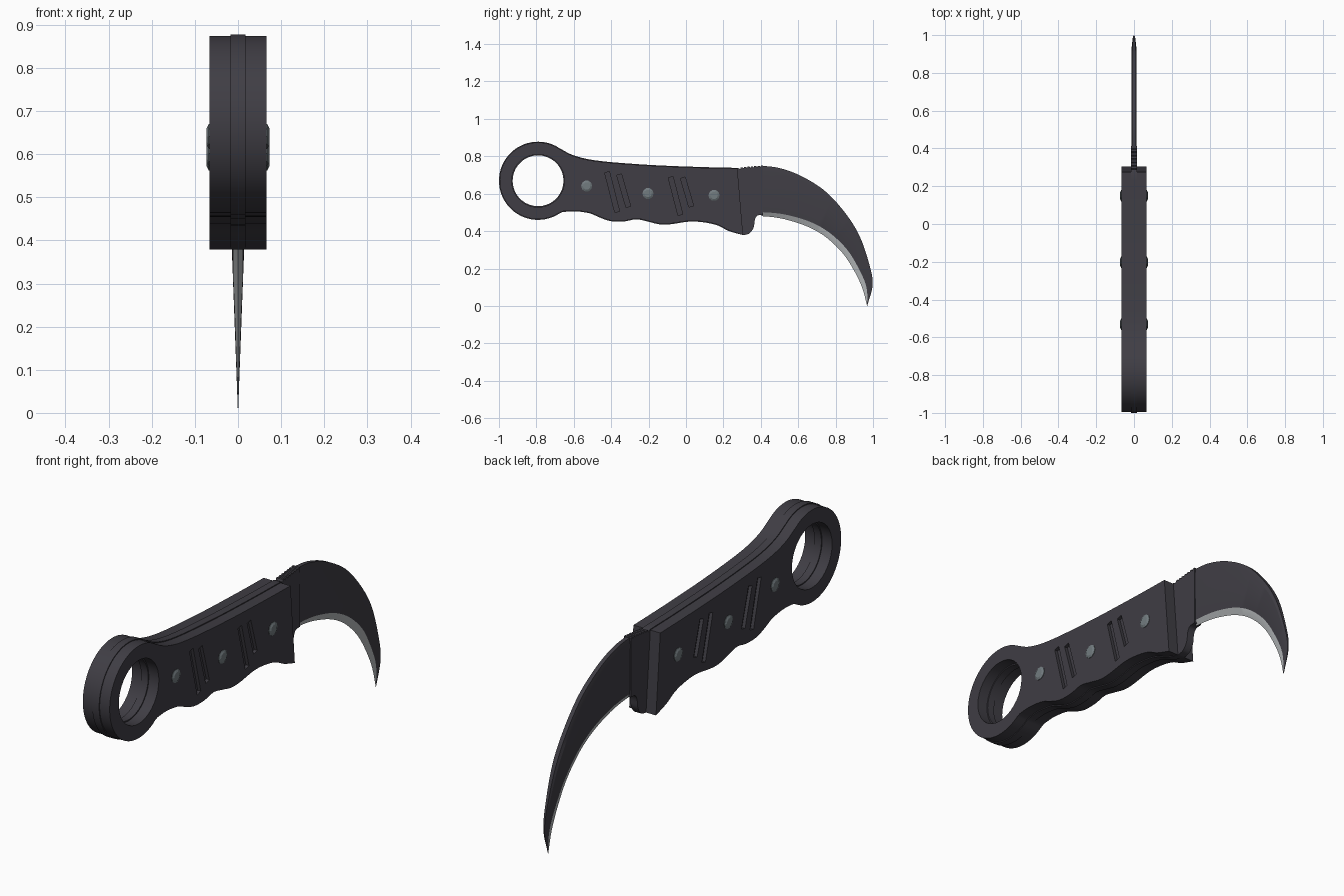
import bpy, bmesh, math
from mathutils import Vector, Matrix

cube = bpy.data.objects.get("Cube")
if cube:
    bpy.data.objects.remove(cube, do_unlink=True)


def material(name, rgb, rough=0.6):
    m = bpy.data.materials.new(name)
    m.use_nodes = True
    m.diffuse_color = (*rgb, 1)
    bsdf = next(n for n in m.node_tree.nodes if n.type == 'BSDF_PRINCIPLED')
    bsdf.inputs["Base Color"].default_value = (*rgb, 1)
    bsdf.inputs["Roughness"].default_value = rough
    return m


DARK = material("charcoal", (0.05, 0.047, 0.058))
EDGE = material("ground steel", (0.45, 0.47, 0.48))
RIVET = material("rivet grey", (0.17, 0.20, 0.215))


def link(name, bm, *mats):
    me = bpy.data.meshes.new(name)
    bm.to_mesh(me)
    bm.free()
    ob = bpy.data.objects.new(name, me)
    bpy.context.collection.objects.link(ob)
    for m in mats:
        me.materials.append(m)
    return ob


def activate(ob):
    bpy.ops.object.select_all(action='DESELECT')
    ob.select_set(True)
    bpy.context.view_layer.objects.active = ob


def shade(ob, degrees=30):
    activate(ob)
    bpy.ops.object.shade_smooth_by_angle(angle=math.radians(degrees))


def smooth(points, steps=5):
    """Catmull-Rom curve through the (y, z) points."""
    p = [Vector(q) for q in points]
    p = [2 * p[0] - p[1]] + p + [2 * p[-1] - p[-2]]
    out = []
    for a, b, c, d in zip(p, p[1:], p[2:], p[3:]):
        for i in range(steps):
            t = i / steps
            out.append(0.5 * (2 * b + (c - a) * t + (2 * a - 5 * b + 4 * c - d) * t * t
                              + (3 * b - a - 3 * c + d) * t ** 3))
    return out + [p[-2]]


def arc(radius, start, end, n):
    angles = [math.radians(start + (end - start) * i / n) for i in range(n + 1)]
    return [RING + radius * Vector((math.cos(a), math.sin(a))) for a in angles]


def slab(name, loops, x0, x1):
    """Extrude (y, z) loops, the inner ones being holes, from x0 to x1."""
    cu = bpy.data.curves.new(name, 'CURVE')
    cu.dimensions = '2D'
    cu.fill_mode = 'BOTH'
    cu.extrude = (x1 - x0) / 2
    for loop in loops:
        sp = cu.splines.new('POLY')
        sp.points.add(len(loop) - 1)
        for pt, q in zip(sp.points, loop):
            pt.co = (q[0], q[1], 0, 1)
        sp.use_cyclic_u = True
    tmp = bpy.data.objects.new(name + "_curve", cu)
    bpy.context.collection.objects.link(tmp)
    dg = bpy.context.evaluated_depsgraph_get()
    me = bpy.data.meshes.new_from_object(tmp.evaluated_get(dg))
    bm = bmesh.new()
    bm.from_mesh(me)
    bpy.data.objects.remove(tmp, do_unlink=True)
    bpy.data.curves.remove(cu)
    bpy.data.meshes.remove(me)
    bmesh.ops.remove_doubles(bm, verts=bm.verts, dist=1e-5)
    for v in bm.verts:
        v.co = ((x0 + x1) / 2 + v.co.z, v.co.x, v.co.y)
    bmesh.ops.recalc_face_normals(bm, faces=bm.faces)
    return link(name, bm, DARK)


# Shared handle outline
RING = Vector((-0.791, 0.669))
BOTTOM = [(-0.66, 0.502), (-0.595, 0.506), (-0.515, 0.495), (-0.46, 0.472), (-0.4, 0.453),
          (-0.33, 0.452), (-0.265, 0.463), (-0.205, 0.451), (-0.14, 0.436), (-0.08, 0.437),
          (0.02, 0.451), (0.1, 0.446), (0.17, 0.43), (0.23, 0.4), (0.305, 0.379)]
TOP = [(0.275, 0.738), (0.07, 0.743), (-0.195, 0.754), (-0.46, 0.775), (-0.595, 0.803), (-0.68, 0.845)]


def outline(front, inset):
    top = [(y, z - inset) for y, z in TOP]
    bottom = [(y, z + inset) for y, z in BOTTOM[:-1]] + BOTTOM[-1:]
    return arc(0.209 - inset, 62, 304, 44) + smooth(bottom) + front + smooth(top)


# Steel tang: curved guard in front, thumb notches on top
guard = smooth([(0.31, 0.379), (0.34, 0.388), (0.362, 0.42), (0.368, 0.46), (0.382, 0.483), (0.412, 0.487)], 4)
notches = []
for i in range(7):
    y = 0.412 - i * 0.018
    z = 0.751 - i * 0.0017
    notches += [Vector((y, z)), Vector((y - 0.011, z)), Vector((y - 0.0145, z - 0.009))]
tang = slab("tang", [outline(guard + notches, 0), arc(0.136, 0, 350, 35)], -0.017, 0.017)
shade(tang)

# Handle scales with slanted grooves, mirrored to both sides
scales = slab("handle_scales", [outline([], 0.004), arc(0.141, 0, 350, 35)], 0.017, 0.066)
bm = bmesh.new()
for (y0, z0), (y1, z1) in [((-0.422, 0.715), (-0.368, 0.503)), ((-0.358, 0.702), (-0.308, 0.53)),
                           ((-0.082, 0.688), (-0.03, 0.487)), ((-0.017, 0.685), (0.028, 0.532))]:
    a, b = Vector((0, y0, z0)), Vector((0, y1, z1))
    tilt = math.atan2(y0 - y1, z0 - z1)
    m = (Matrix.Translation((a + b) / 2 + Vector((0.066, 0, 0))) @ Matrix.Rotation(-tilt, 4, 'X')
         @ Matrix.Diagonal((0.03, 0.026, (a - b).length, 1)))
    bmesh.ops.create_cube(bm, size=1, matrix=m)
cutter = link("groove_cutter", bm)
cutter.hide_render = True
activate(scales)
mod = scales.modifiers.new("grooves", 'BOOLEAN')
mod.operation = 'DIFFERENCE'
mod.solver = 'EXACT'
mod.object = cutter
bpy.ops.object.modifier_apply(modifier="grooves")
bpy.data.objects.remove(cutter, do_unlink=True)
shade(scales)
scales.modifiers.new("both_sides", 'MIRROR')

# Low domed rivets
bm = bmesh.new()
for y, z in [(-0.531, 0.641), (-0.203, 0.601), (0.15, 0.591)]:
    for r1, r2, x0, x1 in [(0.03, 0.03, 0.055, 0.068), (0.03, 0.02, 0.068, 0.073)]:
        bmesh.ops.create_cone(bm, cap_ends=True, segments=10, radius1=r1, radius2=r2, depth=x1 - x0,
                              matrix=Matrix.Translation(((x0 + x1) / 2, y, z))
                              @ Matrix.Rotation(math.pi / 2, 4, 'Y'))
rivets = link("rivets", bm, RIVET)
rivets.modifiers.new("both_sides", 'MIRROR')

# Hooked blade: lofted sections from spine to cutting edge
spine = smooth([(0.40, 0.75), (0.5, 0.737), (0.615, 0.695), (0.74, 0.617), (0.845, 0.505),
                (0.925, 0.38), (0.978, 0.23), (0.998, 0.115), (0.969, 0)])
edge = smooth([(0.405, 0.48), (0.47, 0.474), (0.545, 0.459), (0.65, 0.424), (0.745, 0.37),
               (0.835, 0.285), (0.898, 0.19), (0.943, 0.095), (0.968, 0)])
bm = bmesh.new()
rows = []
for i, (s, e) in enumerate(zip(spine, edge)):
    u = i / (len(spine) - 1)
    t = 0.0145 * min(1, (s.y + 0.005) / 0.4)
    bevel = 0.92 - 0.4 * u * u
    half = [(0, 0.65 * t), (0.1, t), (bevel, 0.8 * t)]
    ring = half + [(1, 0)] + [(f, -x) for f, x in reversed(half)]
    rows.append([bm.verts.new((x, *s.lerp(e, f))) for f, x in ring])
for a, b in zip(rows, rows[1:]):
    for k in range(7):
        n = (k + 1) % 7
        f = bm.faces.new((a[k], a[n], b[n], b[k]))
        f.material_index = int(k in (2, 3))
bm.faces.new(rows[0])
bmesh.ops.remove_doubles(bm, verts=bm.verts, dist=1e-5)
bmesh.ops.recalc_face_normals(bm, faces=bm.faces)
blade = link("blade", bm, DARK, EDGE)
shade(blade, 20)
